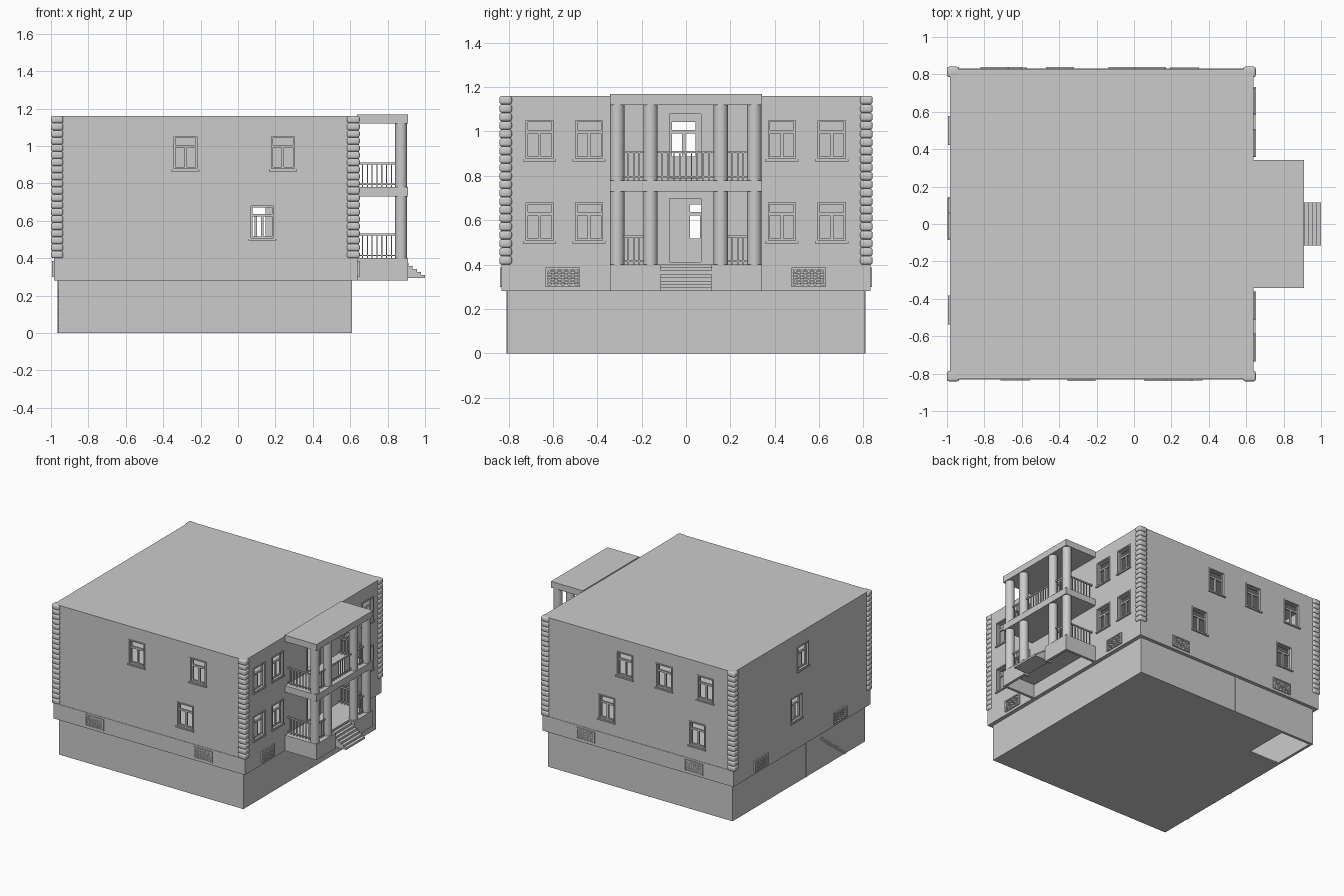
import bpy, bmesh
from mathutils import Vector, Matrix

if "Cube" in bpy.data.objects:
    bpy.data.objects.remove(bpy.data.objects["Cube"])

grey = bpy.data.materials.new("plaster_grey")
grey.use_nodes = True
grey.diffuse_color = (0.6, 0.6, 0.6, 1)
grey.node_tree.nodes["Principled BSDF"].inputs["Base Color"].default_value = (0.6, 0.6, 0.6, 1)

X0, X1, Y = -0.985, 0.64, 0.828      # wall planes
Z_BAND, Z_WALL, Z_MID, Z_TOP = 0.28, 0.40, 0.78, 1.16


def box(bm, a, b):
    """Axis-aligned box between two corners."""
    a, b = Vector(a), Vector(b)
    size = Vector(abs(c) for c in b - a)
    m = Matrix.Translation((a + b) / 2) @ Matrix.Diagonal(size).to_4x4()
    bmesh.ops.create_cube(bm, size=1, matrix=m)


def bar(bm, p, q, t):
    """Square bar from p to q."""
    d = q - p
    m = (Matrix.Translation((p + q) / 2) @ d.to_track_quat('Z', 'Y').to_matrix().to_4x4()
         @ Matrix.Diagonal((t, t, d.length, 1)))
    bmesh.ops.create_cube(bm, size=1, matrix=m)


def finish(bm, name, smooth=False):
    me = bpy.data.meshes.new(name)
    bm.to_mesh(me)
    bm.free()
    ob = bpy.data.objects.new(name, me)
    bpy.context.collection.objects.link(ob)
    me.materials.append(grey)
    if smooth:
        bpy.ops.object.select_all(action='DESELECT')
        ob.select_set(True)
        bpy.context.view_layer.objects.active = ob
        bpy.ops.object.shade_smooth_by_angle()
    return ob


def on_wall(wall, u, d, z):
    """Point on a wall: u along it, d outward, z up."""
    return Vector({"front": (u, -Y - d, z), "back": (u, Y + d, z),
                   "porch": (X1 + d, u, z), "rear": (X0 - d, u, z)}[wall])


def wall_box(bm, wall, u0, u1, d0, d1, z0, z1):
    box(bm, on_wall(wall, u0, d0, z0), on_wall(wall, u1, d1, z1))


def border(bm, wall, u0, u1, z0, z1, t, d0, d1):
    """Rectangular frame lying inside the given rectangle."""
    for a, b in ((u0, u0 + t), (u1 - t, u1)):
        wall_box(bm, wall, a, b, d0, d1, z0, z1)
    for a, b in ((z0, z0 + t), (z1 - t, z1)):
        wall_box(bm, wall, u0 + t, u1 - t, d0, d1, a, b)


UP, LOW = 0.87, 0.50                  # window sill heights
windows = [("front", -0.28, UP), ("front", 0.24, UP), ("front", 0.13, LOW),
           ("back", -0.06, UP), ("back", -0.395, UP), ("back", -0.745, UP),
           ("back", 0.095, LOW), ("back", -0.675, LOW),
           ("rear", -0.01, UP), ("rear", 0.07, LOW)]
windows += [("porch", u, z) for u in (-0.66, -0.437, 0.432, 0.657) for z in (UP, LOW)]
doors = [(Z_WALL, 0.71), (Z_MID, 1.09)]

# hollow upper storeys with window and door openings
bm = bmesh.new()
box(bm, (X0, -Y, Z_WALL), (X1, Y, Z_TOP))
house_walls = finish(bm, "house_walls")


def cut(bm, name):
    cutter = finish(bm, name)
    cutter.hide_render = True
    cutter.hide_set(True)
    mod = house_walls.modifiers.new(name, 'BOOLEAN')
    mod.operation, mod.solver, mod.object = 'DIFFERENCE', 'EXACT', cutter


bm = bmesh.new()
box(bm, (X0 + 0.03, -Y + 0.03, Z_WALL + 0.005), (X1 - 0.03, Y - 0.03, Z_TOP - 0.03))
cut(bm, "room_cutter")
bm = bmesh.new()
for wall, u, z in windows:
    wall_box(bm, wall, u - 0.062, u + 0.062, -0.05, 0.02, z + 0.008, z + 0.18)
for z0, z1 in doors:
    wall_box(bm, "porch", -0.075, 0.068, -0.05, 0.02, z0 + 0.008, z1 - 0.01)
cut(bm, "opening_cutter")

bm = bmesh.new()
box(bm, (X0 + 0.02, -Y + 0.02, Z_MID - 0.04), (X1 - 0.02, Y - 0.02, Z_MID))
finish(bm, "upper_floor")

# window casings, sashes and sills
bm = bmesh.new()
for wall, u, z in windows:
    border(bm, wall, u - 0.07, u + 0.07, z, z + 0.19, 0.009, -0.002, 0.006)
    border(bm, wall, u - 0.062, u + 0.062, z + 0.008, z + 0.181, 0.009, -0.024, -0.012)
    wall_box(bm, wall, u - 0.055, u + 0.055, -0.024, -0.01, z + 0.122, z + 0.136)
    wall_box(bm, wall, u - 0.007, u + 0.007, -0.024, -0.011, z + 0.012, z + 0.125)
    wall_box(bm, wall, u - 0.075, u + 0.075, -0.002, 0.012, z - 0.006, z + 0.004)
finish(bm, "window_frames")

bm = bmesh.new()
for z0, z1 in doors:
    border(bm, "porch", -0.085, 0.078, z0, z1, 0.011, -0.002, 0.006)
finish(bm, "door_casings")

# plinth band with lattice vents
bm = bmesh.new()
box(bm, (X0, -Y - 0.003, Z_BAND), (X1, Y + 0.003, Z_WALL))
finish(bm, "plinth_band")

bm = bmesh.new()
vents = [("front", -0.635), ("front", 0.287), ("porch", -0.555), ("porch", 0.553),
         ("back", 0.27), ("back", -0.65), ("rear", 0.50), ("rear", -0.46)]
W, VZ0, VZ1 = 0.072, 0.305, 0.38
for wall, u in vents:
    border(bm, wall, u - W - 0.006, u + W + 0.006, VZ0 - 0.006, VZ1 + 0.006, 0.008, 0, 0.01)
    run = 2 * (VZ1 - VZ0)
    for side in (-1, 1):
        for i in range(10):
            c = -W - run + 0.03 * (i + 0.5)
            lo, hi = max(c, -W), min(c + run, W)
            if hi - lo > 0.01:
                p, q = [on_wall(wall, u + side * s, 0.005, VZ0 + (s - c) / 2) for s in (lo, hi)]
                bar(bm, p, q, 0.005)
finish(bm, "vent_grilles")

# rounded corner blocks
bm = bmesh.new()
n = 20
h = (Z_TOP - Z_WALL) / n
for sx in (0, 1):
    for sy in (-1, 1):
        xs = (0.583, X1 + 0.011) if sx else (X0 - 0.015, -0.935)
        for i in range(n):
            z = Z_WALL + i * h
            box(bm, (xs[0], sy * 0.785, z), (xs[1], sy * 0.841, z + h))
bmesh.ops.bevel(bm, geom=bm.edges[:], offset=0.011, segments=3, profile=0.5, affect='EDGES')
finish(bm, "corner_blocks", smooth=True)

# basement walls, and floor with a corner opening
bm = bmesh.new()
bx0, bx1, by = -0.96, 0.61, 0.805
for s in (-1, 1):
    box(bm, (bx0, s * by, 0), (bx1, s * (by - 0.02), Z_BAND))
for a, b in ((bx0, bx0 + 0.02), (bx1 - 0.02, bx1)):
    box(bm, (a, -by + 0.02, 0), (b, by - 0.02, Z_BAND))
box(bm, (bx0 + 0.02, -by + 0.02, 0), (bx1 - 0.02, 0.44, 0.01))
box(bm, (-0.69, 0.44, 0), (bx1 - 0.02, by - 0.02, 0.01))
finish(bm, "basement")

bm = bmesh.new()
for x, s in ((0.166, -1), (-0.255, 1)):
    box(bm, (x - 0.008, s * by, 0), (x + 0.008, s * (by + 0.004), Z_BAND))
box(bm, (bx0 - 0.004, -0.098, 0), (bx0, -0.082, Z_BAND))
finish(bm, "basement_strips")

bm = bmesh.new()
for i in range(14):
    y, z = -0.57 + 0.022 * i, 0.017 * i
    box(bm, (bx0 - 0.005, y, z), (bx0, y + 0.026, z + 0.01))
finish(bm, "basement_stair_ends")

# porch: skirt, floor, slabs
bm = bmesh.new()
PX, PY, SY = 0.908, 0.343, 0.115
for s in (-1, 1):
    box(bm, (X1, s * PY, Z_BAND), (PX, s * (PY - 0.02), Z_WALL))
    box(bm, (PX - 0.02, s * (PY - 0.02), Z_BAND), (PX, s * SY, Z_WALL))
    box(bm, (0.86, s * (SY + 0.015), Z_BAND), (PX - 0.02, s * SY, Z_WALL))
    box(bm, (0.86, s * (PY - 0.02), 0.385), (PX - 0.02, s * (SY + 0.015), Z_WALL))
box(bm, (X1, -PY + 0.02, 0.385), (0.86, PY - 0.02, Z_WALL))
finish(bm, "porch_base")
for name, z0, z1 in (("balcony_slab", 0.73, Z_MID), ("porch_roof", 1.12, 1.168)):
    bm = bmesh.new()
    box(bm, (X1 - 0.003, -PY, z0), (PX, PY, z1))
    finish(bm, name)

bm = bmesh.new()
for i in range(6):
    x = 1.0 - 0.022 * i
    box(bm, (x - 0.022, -SY, 0.295), (x, SY, 0.31 + 0.016 * i))
finish(bm, "porch_steps")

# columns
CX, R = 0.872, 0.032
col_y = (-0.31, -0.16, 0.157, 0.308)
bm = bmesh.new()
for y in col_y:
    for z0, z1 in ((Z_WALL, 0.73), (Z_MID, 1.12)):
        bmesh.ops.create_cone(bm, cap_ends=True, segments=32, radius1=R, radius2=R, depth=z1 - z0,
                              matrix=Matrix.Translation((CX, y, (z0 + z1) / 2)))
finish(bm, "porch_columns", smooth=True)

# railings
bm = bmesh.new()


def railing(p, q, z):
    p, q = Vector((*p, z)), Vector((*q, z))
    for dz, t in ((0.015, 0.007), (0.127, 0.01)):
        bar(bm, p + Vector((0, 0, dz)), q + Vector((0, 0, dz)), t)
    count = round((q - p).length / 0.026)
    for i in range(1, count):
        b = p.lerp(q, i / count)
        bar(bm, b, b + Vector((0, 0, 0.125)), 0.006)


for z in (Z_WALL, Z_MID):
    railing((CX, col_y[0]), (CX, col_y[1]), z)
    railing((CX, col_y[2]), (CX, col_y[3]), z)
    for y in (col_y[0], col_y[3]):
        railing((X1, y), (CX, y), z)
railing((CX, col_y[1]), (CX, col_y[2]), Z_MID)
finish(bm, "railings")
